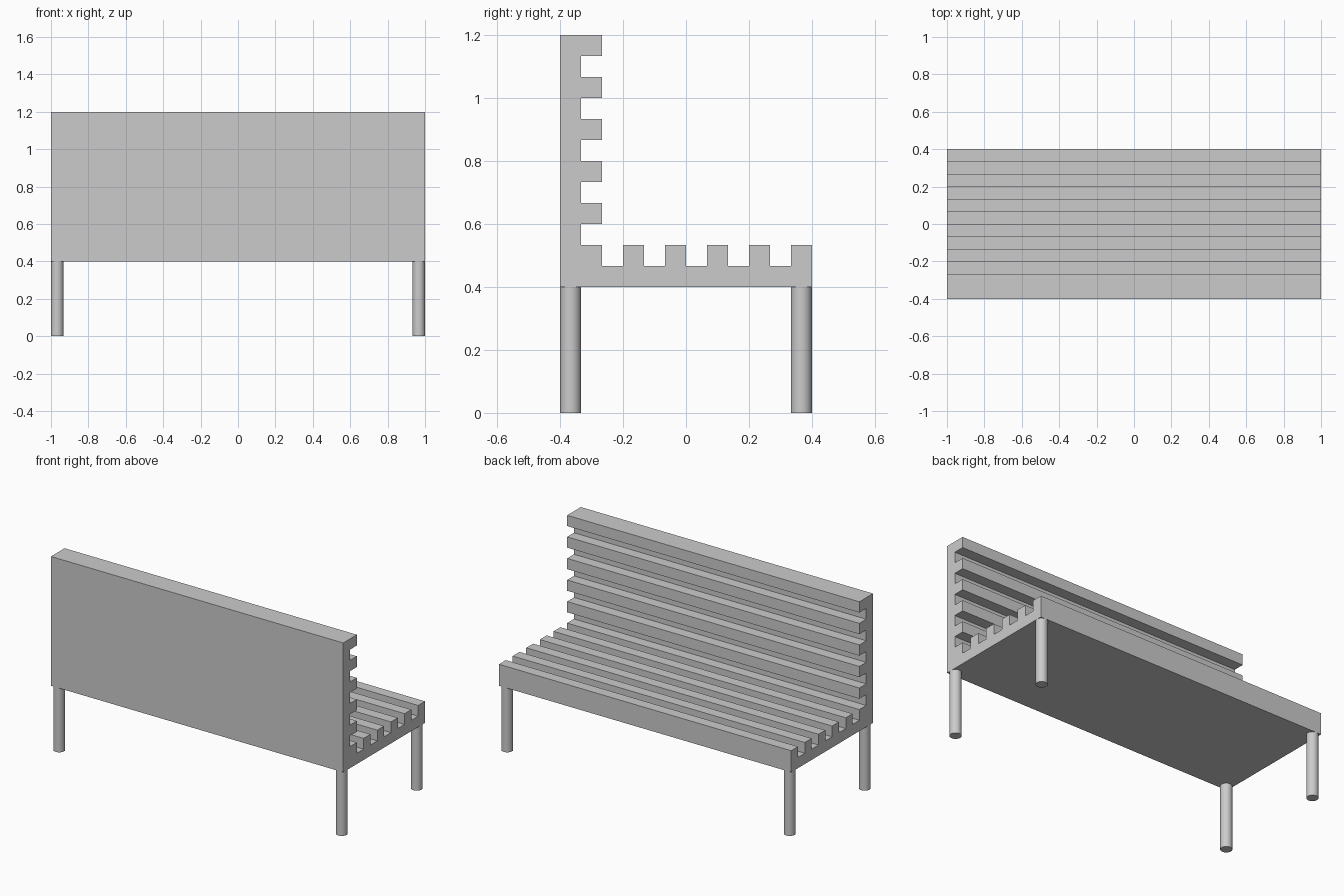
import bpy
import bmesh
from math import radians

cube = bpy.data.objects.get("Cube")
if cube:
    bpy.data.objects.remove(cube, do_unlink=True)

U = 1 / 15          # slat width, gap and board thickness
HALF_LENGTH = 1.0
BACK, FRONT_EDGE = -0.4, 0.4
SEAT_Z, TOP_Z = 0.4, 1.2
SLATS = 5

grey = bpy.data.materials.new("light grey")
grey.use_nodes = True
colour = (0.6, 0.6, 0.6, 1)
grey.diffuse_color = colour
grey.node_tree.nodes["Principled BSDF"].inputs["Base Color"].default_value = colour


def add_object(name, bm):
    bmesh.ops.recalc_face_normals(bm, faces=bm.faces)
    mesh = bpy.data.meshes.new(name)
    bm.to_mesh(mesh)
    bm.free()
    mesh.materials.append(grey)
    obj = bpy.data.objects.new(name, mesh)
    bpy.context.collection.objects.link(obj)
    return obj


# Bench body: L-shaped comb profile in the y-z plane
profile = [(BACK, SEAT_Z), (FRONT_EDGE, SEAT_Z)]
for i in range(SLATS):                      # seat slats, outer edge to backrest
    y = FRONT_EDGE - 2 * U * i
    profile += [(y, SEAT_Z + 2 * U), (y - U, SEAT_Z + 2 * U),
                (y - U, SEAT_Z + U), (y - 2 * U, SEAT_Z + U)]
# Corner step between seat and backrest
profile += [(BACK + 2 * U, SEAT_Z + 2 * U), (BACK + U, SEAT_Z + 2 * U)]
for i in range(SLATS):                      # backrest slats, bottom to top
    z = SEAT_Z + (3 + 2 * i) * U
    profile += [(BACK + U, z), (BACK + 2 * U, z), (BACK + 2 * U, z + U)]
    if i < SLATS - 1:
        profile.append((BACK + U, z + U))
profile.append((BACK, TOP_Z))

bm = bmesh.new()
face = bm.faces.new([bm.verts.new((-HALF_LENGTH, y, z)) for y, z in profile])
side = bmesh.ops.extrude_face_region(bm, geom=[face])
moved = [v for v in side["geom"] if isinstance(v, bmesh.types.BMVert)]
bmesh.ops.translate(bm, verts=moved, vec=(2 * HALF_LENGTH, 0, 0))
# The extrusion can drop the starting cap, so close any open end
rim = [e for e in bm.edges if e.is_boundary]
if rim:
    bmesh.ops.holes_fill(bm, edges=rim, sides=0)
add_object("slatted_seat_and_backrest", bm)

# Four round legs
for side_name, x in (("left", HALF_LENGTH - U / 2), ("right", U / 2 - HALF_LENGTH)):
    for end_name, y in (("backrest", BACK + U / 2), ("seat", FRONT_EDGE - U / 2)):
        bm = bmesh.new()
        bmesh.ops.create_cone(bm, cap_ends=True, segments=32, radius1=U / 2,
                              radius2=U / 2, depth=SEAT_Z)
        leg = add_object(f"{side_name}_{end_name}_leg", bm)
        leg.location = (x, y, SEAT_Z / 2)
        bpy.ops.object.select_all(action="DESELECT")
        leg.select_set(True)
        bpy.context.view_layer.objects.active = leg
        bpy.ops.object.shade_smooth_by_angle(angle=radians(40))
